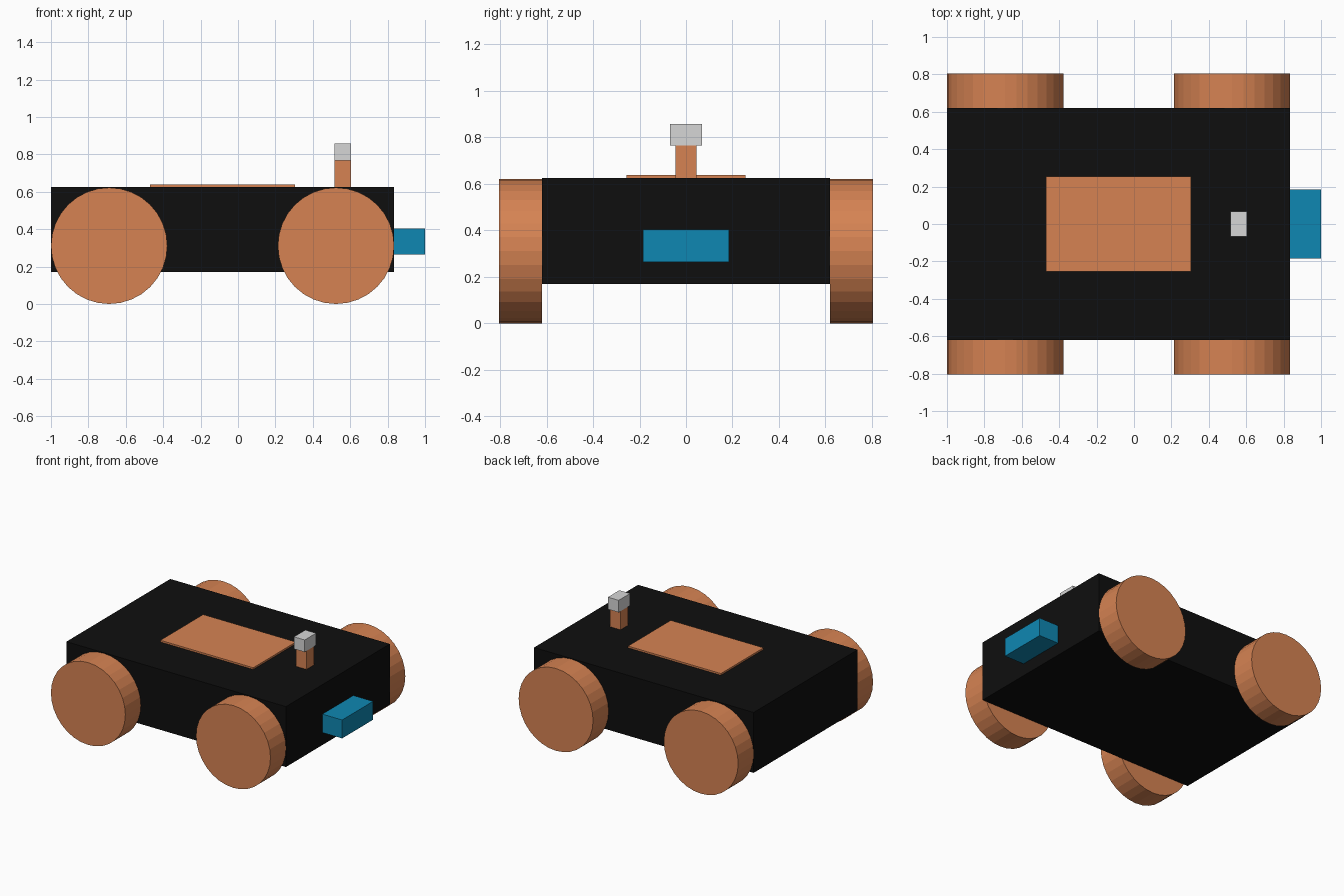
import bpy
import math

if "Cube" in bpy.data.objects:
    bpy.data.objects.remove(bpy.data.objects["Cube"])


def material(name, rgb):
    m = bpy.data.materials.new(name)
    m.diffuse_color = (*rgb, 1.0)
    m.use_nodes = True
    m.node_tree.nodes["Principled BSDF"].inputs["Base Color"].default_value = m.diffuse_color
    return m


copper = material("copper orange", (0.67, 0.226, 0.086))
black = material("black", (0.0045, 0.0045, 0.0045))
blue = material("blue", (0.0046, 0.242, 0.447))
grey = material("light grey", (0.67, 0.67, 0.67))


def box(name, x, y, z, mat):
    """Box from (min, max) ranges on each axis."""
    bpy.ops.mesh.primitive_cube_add(
        size=1, location=[(a + b) / 2 for a, b in (x, y, z)])
    ob = bpy.context.object
    ob.name = name
    ob.scale = [b - a for a, b in (x, y, z)]
    bpy.ops.object.transform_apply(location=False, rotation=False, scale=True)
    ob.data.materials.append(mat)
    return ob


def wheel(name, x, side):
    """Flat-shaded wheel lying against one side of the body."""
    bpy.ops.mesh.primitive_cylinder_add(
        vertices=32, radius=0.311, depth=0.185,
        location=(x, side * 0.7125, 0.311), rotation=(math.pi / 2, 0, 0))
    ob = bpy.context.object
    ob.name = name
    ob.data.materials.append(copper)


# Chassis and the thin panel on its top
box("body", (-1.0, 0.835), (-0.62, 0.62), (0.17, 0.626), black)
box("top_panel", (-0.47, 0.306), (-0.255, 0.255), (0.626, 0.639), copper)

# Sensor on a short post
box("sensor_post", (0.515, 0.605), (-0.046, 0.046), (0.626, 0.766), copper)
box("sensor_head", (0.515, 0.605), (-0.068, 0.068), (0.766, 0.857), grey)

# Block projecting from the nose
box("nose_block", (0.835, 1.0), (-0.185, 0.185), (0.264, 0.403), blue)

# Four wheels
for end, x in (("rear", -0.689), ("front", 0.524)):
    for label, side in (("right", -1), ("left", 1)):
        wheel(f"{end}_{label}_wheel", x, side)
